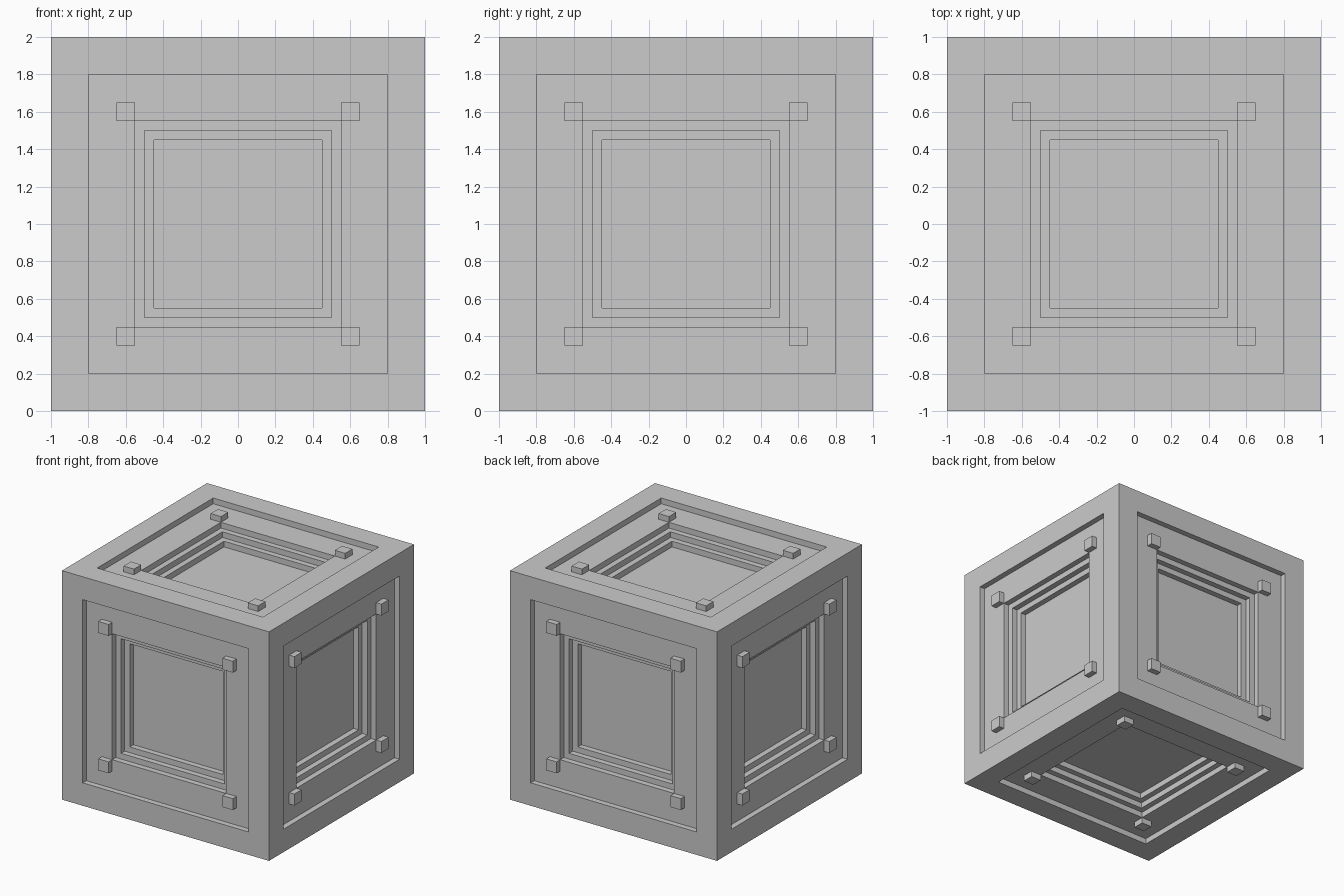
import bpy
import bmesh
from mathutils import Matrix, Vector

STEP = 0.05                      # depth of every recess step
OPENINGS = (0.8, 0.55, 0.5, 0.45)  # half widths of the nested square recesses

default = bpy.data.objects.get("Cube")
if default:
    bpy.data.objects.remove(default, do_unlink=True)

grey = bpy.data.materials.new("plain grey")
grey.use_nodes = True
colour = (0.6, 0.6, 0.6, 1)
grey.diffuse_color = colour
grey.node_tree.nodes["Principled BSDF"].inputs["Base Color"].default_value = colour


def make_object(name, bm):
    mesh = bpy.data.meshes.new(name)
    bm.normal_update()
    bm.to_mesh(mesh)
    bm.free()
    mesh.materials.append(grey)
    obj = bpy.data.objects.new(name, mesh)
    obj.location.z = 1
    bpy.context.collection.objects.link(obj)
    return obj


# Crate body: every side steps inward through nested square recesses
bm = bmesh.new()
bmesh.ops.create_cube(bm, size=2)
panels = bm.faces[:]
half = 1.0
for opening in OPENINGS:
    bm.normal_update()
    bmesh.ops.inset_individual(bm, faces=panels, thickness=half - opening,
                               use_even_offset=True)
    bm.normal_update()
    panels = bmesh.ops.extrude_discrete_faces(bm, faces=panels)["faces"]
    bm.normal_update()
    for face in panels:
        bmesh.ops.translate(bm, verts=face.verts, vec=face.normal * -STEP)
    half = opening
make_object("crate_body", bm)

# Corner pegs: four on each side, flush with the outer border
sides = {"front": (0, -1, 0), "back": (0, 1, 0), "left": (1, 0, 0),
         "right": (-1, 0, 0), "top": (0, 0, 1), "bottom": (0, 0, -1)}
for side, direction in sides.items():
    turn = Vector(direction).to_track_quat('Z', 'Y').to_matrix().to_4x4()
    bm = bmesh.new()
    for u in (-0.6, 0.6):
        for v in (-0.6, 0.6):
            place = Matrix.Translation((u, v, 1 - STEP / 2))
            size = Matrix.Diagonal((0.1, 0.1, STEP, 1))
            bmesh.ops.create_cube(bm, size=1, matrix=turn @ place @ size)
    make_object(side + "_corner_pegs", bm)
